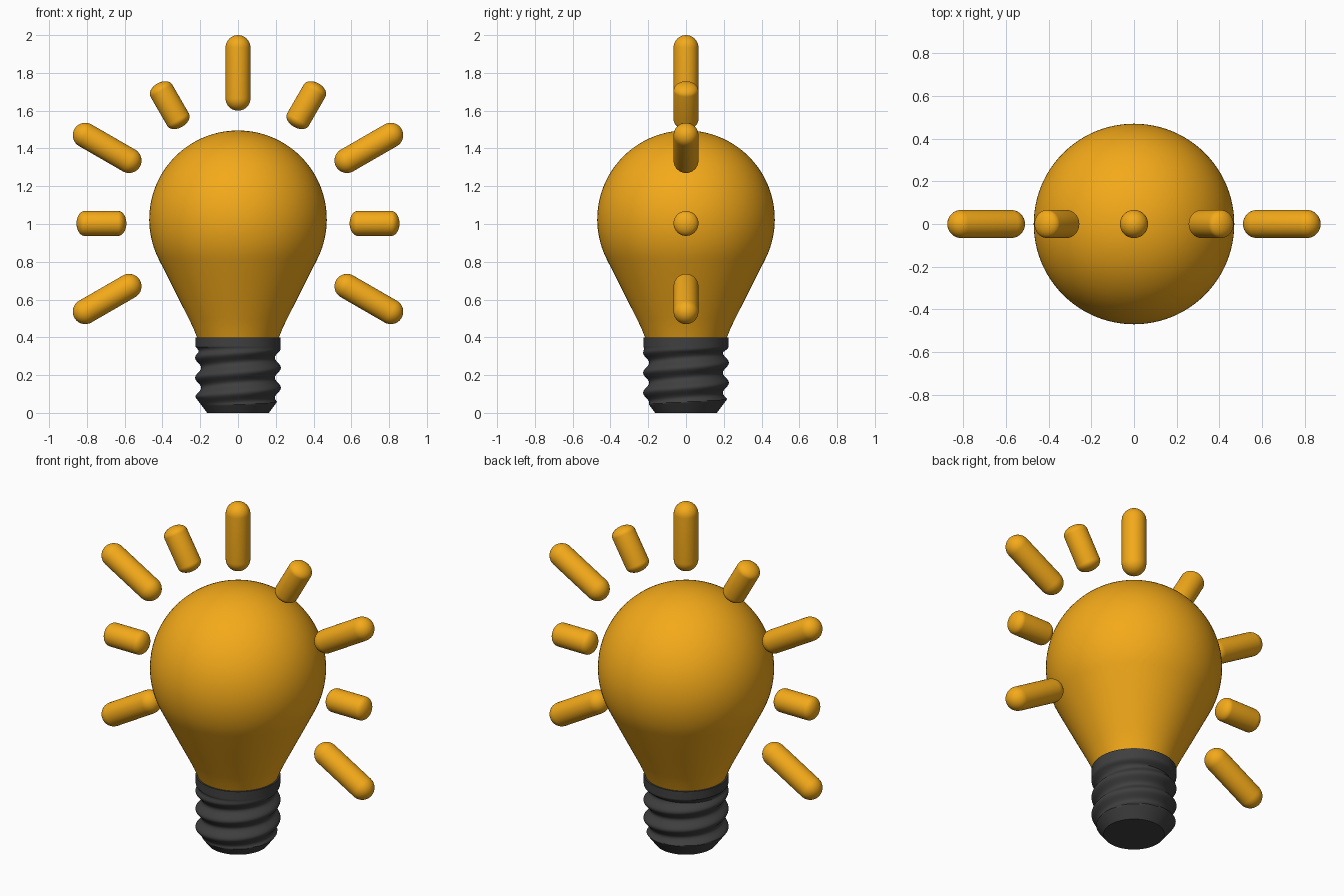
import bpy, bmesh
from math import sin, cos, pi, tau, radians

if "Cube" in bpy.data.objects:
    bpy.data.objects.remove(bpy.data.objects["Cube"])


def material(name, color):
    m = bpy.data.materials.new(name)
    m.diffuse_color = color
    m.use_nodes = True
    m.node_tree.nodes["Principled BSDF"].inputs["Base Color"].default_value = m.diffuse_color
    return m


ORANGE = material("orange", (0.90, 0.40, 0.01, 1))
DARK = material("dark_grey", (0.05, 0.05, 0.05, 1))


def lathe(name, rows, radius, mat, steps=64):
    """Skin rings at heights rows; radius(i, angle) gives each ring's radius."""
    bm = bmesh.new()
    rings = []
    for i, z in enumerate(rows):
        ring = []
        for k in range(steps):
            a = tau * k / steps
            r = radius(i, a)
            ring.append(bm.verts.new((r * cos(a), r * sin(a), z)))
        rings.append(ring)
    for lo, hi in zip(rings, rings[1:]):
        for k in range(steps):
            n = (k + 1) % steps
            bm.faces.new((lo[k], lo[n], hi[n], hi[k]))
    bm.faces.new(rings[0][::-1])
    bm.faces.new(rings[-1])
    mesh = bpy.data.meshes.new(name)
    bm.to_mesh(mesh)
    bm.free()
    obj = bpy.data.objects.new(name, mesh)
    bpy.context.collection.objects.link(obj)
    mesh.materials.append(mat)
    bpy.ops.object.select_all(action='DESELECT')
    obj.select_set(True)
    bpy.context.view_layer.objects.active = obj
    bpy.ops.object.shade_smooth_by_angle(angle=radians(40))
    return obj


# glass bulb: tapered neck flowing into a sphere
profile = [(0.217, 0.40), (0.237, 0.45), (0.261, 0.50), (0.312, 0.60), (0.365, 0.705)]
for i in range(41):
    t = radians(-27 + 116.5 * i / 40)
    profile.append((0.47 * cos(t), 1.025 + 0.47 * sin(t)))
lathe("glass_bulb", [p[1] for p in profile], lambda i, a: profile[i][0], ORANGE, 96)

# screw base: helical thread, plain collar on top, chamfered foot
PITCH = 0.106
base_z = [0.4 * i / 80 for i in range(81)]


def thread(i, a):
    z = base_z[i]
    r = 0.211 + 0.016 * cos(tau * (z - 0.239) / PITCH - a)
    collar = min(max((z - 0.32) / 0.03, 0), 1)
    r += (0.226 - r) * collar
    return min(r, 0.163 + 0.75 * z)


lathe("screw_base", base_z, thread, DARK, 72)

# light rays: capsules fanned around the bulb, alternating long and short
R = 0.066
caps = [radians(-89 + 89 * i / 10) for i in range(11)]
capsule = [(R * cos(t), -0.134 + R * sin(t)) for t in caps]
capsule += [(r, -z) for r, z in reversed(capsule)]
for n in range(9):
    angle = radians(-30 + 30 * n)
    is_long = n % 2 == 0
    ray = lathe(f"light_ray_{n + 1}", [p[1] for p in capsule],
                lambda i, a: capsule[i][0], ORANGE, 32)
    dist = 0.80 if is_long else 0.723
    ray.location = (dist * cos(angle), 0, 1.003 + dist * sin(angle) - 0.003 * (n == 4))
    ray.rotation_euler = (0, pi / 2 - angle, 0)
    ray.scale = (1, 1, 1 if is_long else 0.66)
